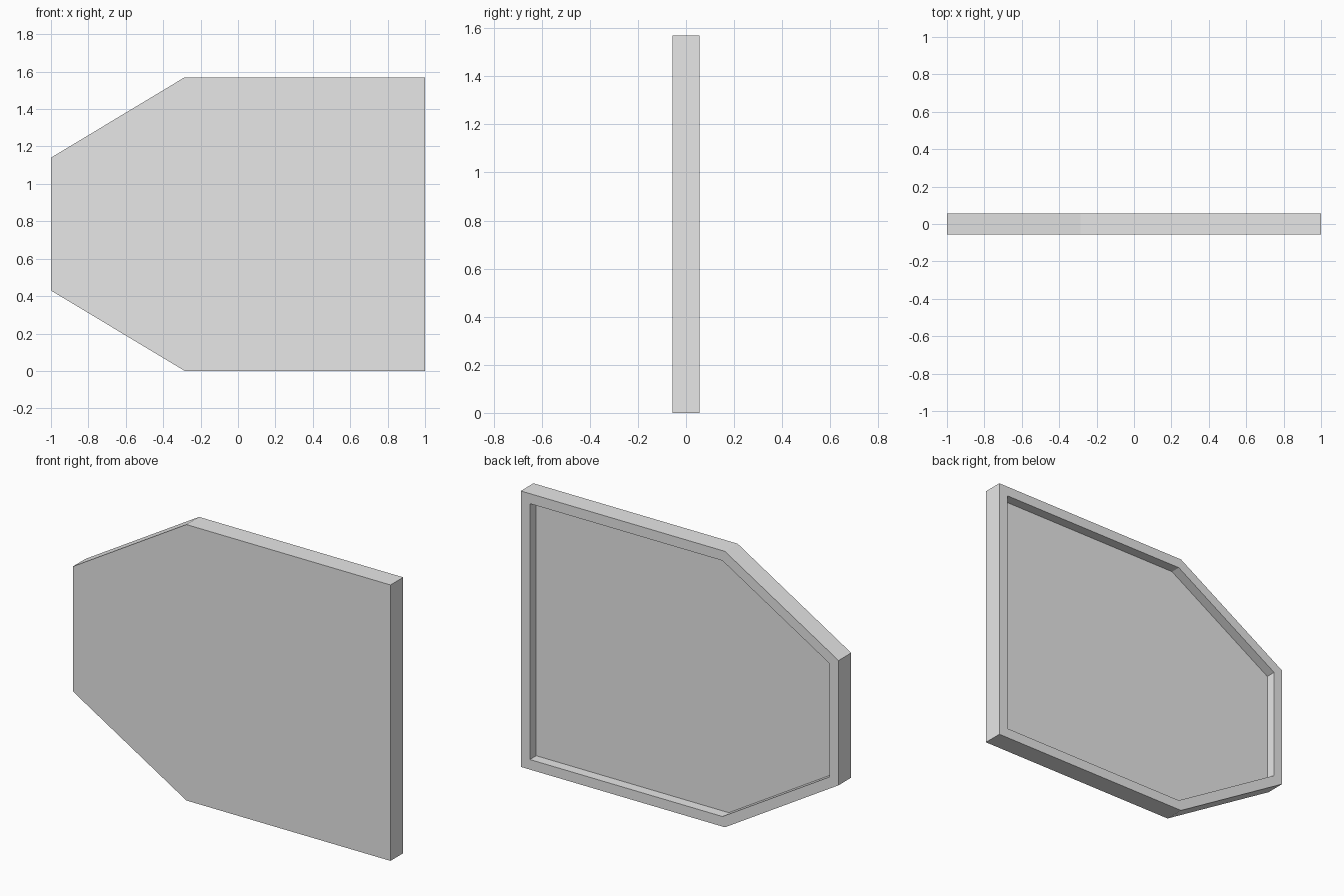
import bpy
import bmesh

cube = bpy.data.objects.get("Cube")
if cube:
    bpy.data.objects.remove(cube, do_unlink=True)

HEIGHT = 1.57
HALF = 0.057      # half thickness, also rim width and recess depth
MID = HEIGHT / 2

# Plain grey material
grey = bpy.data.materials.new("light_grey")
grey.use_nodes = True
colour = (0.8, 0.8, 0.8, 1.0)
grey.diffuse_color = colour
grey.node_tree.nodes["Principled BSDF"].inputs["Base Color"].default_value = colour

# Outline of the lower half, mirrored about mid height
lower = [(-1.0, 0.43), (-0.285, 0.0), (1.0, 0.0)]
outline = lower + [(x, 2 * MID - z) for x, z in reversed(lower)]

bm = bmesh.new()
front = bm.faces.new([bm.verts.new((x, -HALF, z)) for x, z in outline])

# Thicken the panel towards the back
extruded = bmesh.ops.extrude_face_region(bm, geom=[front], use_keep_orig=True)
moved = [v for v in extruded["geom"] if isinstance(v, bmesh.types.BMVert)]
bmesh.ops.translate(bm, verts=moved, vec=(0, 2 * HALF, 0))
bmesh.ops.recalc_face_normals(bm, faces=bm.faces)

# Even rim around a recessed back
back = max(bm.faces, key=lambda f: f.calc_center_median().y)
bmesh.ops.inset_region(bm, faces=[back], thickness=HALF, use_even_offset=True)
sunk = bmesh.ops.extrude_face_region(bm, geom=[back])
bmesh.ops.translate(
    bm,
    verts=[v for v in sunk["geom"] if isinstance(v, bmesh.types.BMVert)],
    vec=(0, -HALF, 0),
)
if back.is_valid:
    bmesh.ops.delete(bm, geom=[back], context="FACES_ONLY")
bmesh.ops.recalc_face_normals(bm, faces=bm.faces)

mesh = bpy.data.meshes.new("recessed_panel")
bm.to_mesh(mesh)
bm.free()
mesh.materials.append(grey)
panel = bpy.data.objects.new("recessed_panel", mesh)
bpy.context.collection.objects.link(panel)
